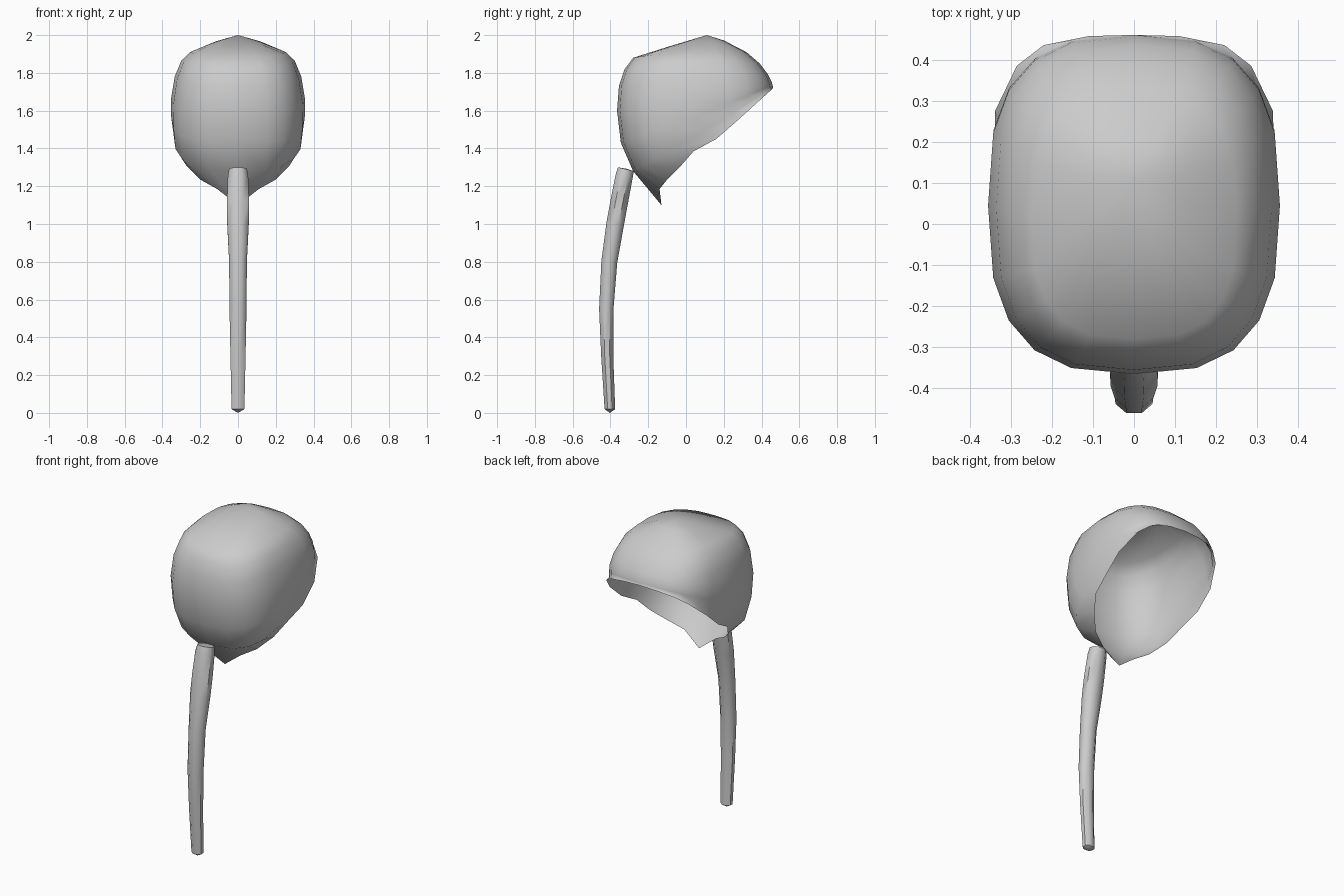
import bpy, bmesh, math

cube = bpy.data.objects.get("Cube")
if cube:
    bpy.data.objects.remove(cube, do_unlink=True)

grey = bpy.data.materials.new("light grey")
grey.use_nodes = True
colour = (0.6, 0.6, 0.6, 1)
grey.diffuse_color = colour
grey.node_tree.nodes["Principled BSDF"].inputs["Base Color"].default_value = colour


def power(value, exponent):
    return math.copysign(abs(value) ** exponent, value)


def loft(name, rings, start=None, end=None, sharp=60):
    """Skin closed rings, with optional end points."""
    bm = bmesh.new()
    loops = [[bm.verts.new(p) for p in ring] for ring in rings]
    n = len(loops[0])
    for a, b in zip(loops, loops[1:]):
        for i in range(n):
            j = (i + 1) % n
            bm.faces.new((a[i], a[j], b[j], b[i]))
    for tip, loop, flip in ((start, loops[0], True), (end, loops[-1], False)):
        if tip:
            v = bm.verts.new(tip)
            for i in range(n):
                pair = (loop[i], loop[(i + 1) % n])
                bm.faces.new((v, pair[1], pair[0]) if flip else (v, *pair))
    bmesh.ops.recalc_face_normals(bm, faces=bm.faces)
    mesh = bpy.data.meshes.new(name)
    bm.to_mesh(mesh)
    bm.free()
    mesh.materials.append(grey)
    obj = bpy.data.objects.new(name, mesh)
    bpy.context.collection.objects.link(obj)
    bpy.ops.object.select_all(action="DESELECT")
    obj.select_set(True)
    bpy.context.view_layer.objects.active = obj
    bpy.ops.object.shade_smooth_by_angle(angle=math.radians(sharp))
    return obj


SIDES = 20


def bowl_ring(front, back, half_width, middle):
    """Rounded-square loop tilted between a front and a back point."""
    ring = []
    rise = middle - (front[1] + back[1]) / 2
    for i in range(SIDES):
        a = math.tau * i / SIDES
        s = -power(math.cos(a), 0.72)
        x = half_width * power(math.sin(a), 0.72)
        y = (front[0] + back[0]) / 2 + s * (back[0] - front[0]) / 2
        z = (front[1] + back[1]) / 2 + s * (back[1] - front[1]) / 2
        ring.append((x, y, z + rise * (1 - s * s)))
    return ring


# Bowl: open shell, from its peak down to the slanted rim
bowl_rings = [bowl_ring(*r) for r in (
    ((-0.09, 1.94), (0.2, 1.972), 0.12, 1.962),
    ((-0.28, 1.88), (0.32, 1.91), 0.25, 1.912),
    ((-0.325, 1.82), (0.39, 1.85), 0.3, 1.865),
    ((-0.355, 1.73), (0.435, 1.79), 0.335, 1.78),
    ((-0.365, 1.6), (0.455, 1.75), 0.355, 1.66),
    ((-0.345, 1.43), (0.458, 1.735), 0.354, 1.57),
    ((-0.28, 1.28), (0.46, 1.728), 0.343, 1.49),
)]
half_rim = [(0, -0.13, 1.1), (0.11, -0.14, 1.185), (0.2, -0.1, 1.235),
            (0.27, -0.03, 1.305), (0.315, 0.04, 1.385), (0.338, 0.16, 1.45),
            (0.338, 0.275, 1.55), (0.285, 0.385, 1.65), (0.22, 0.435, 1.695),
            (0.11, 0.457, 1.715), (0, 0.46, 1.72)]
rim = half_rim + [(-x, y, z) for x, y, z in half_rim[-2:0:-1]]
loft("bowl", bowl_rings + [rim], start=(0, 0.11, 2.0), sharp=80)

# Handle: curved eight-sided bar; each entry is z, y, x radius, y radius, tilt
handle_rings = []
for z, y, rx, ry, tilt in (
    (0.02, -0.403, 0.034, 0.028, 0),
    (0.3, -0.417, 0.04, 0.032, 0),
    (0.55, -0.422, 0.045, 0.038, 0),
    (0.8, -0.406, 0.047, 0.042, -0.1),
    (1.0, -0.375, 0.057, 0.046, -0.2),
    (1.12, -0.353, 0.058, 0.046, -0.2),
    (1.25, -0.328, 0.054, 0.045, -0.22),
    (1.29, -0.318, 0.047, 0.042, -0.24),
):
    corner = 1 / math.cos(math.pi / 8)
    ring = []
    for i in range(8):
        a = math.tau * (i + 0.5) / 8
        dy = ry * corner * math.sin(a)
        ring.append((rx * corner * math.cos(a), y + dy, z + dy * tilt))
    handle_rings.append(ring)
loft("handle", handle_rings, start=(0, -0.403, 0), end=(0, -0.317, 1.293), sharp=50)
